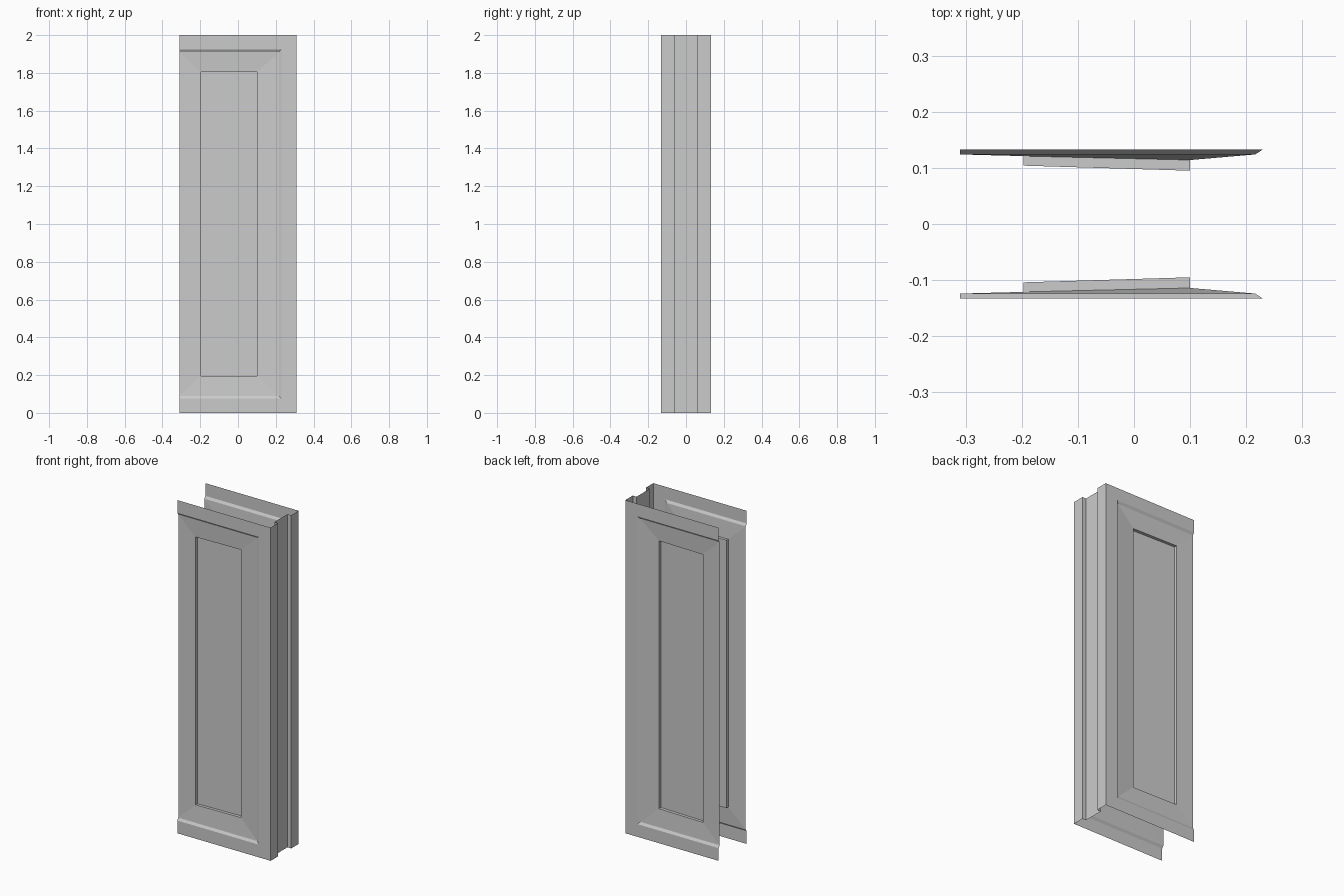
import bpy

if "Cube" in bpy.data.objects:
    bpy.data.objects.remove(bpy.data.objects["Cube"])

W, H, D = 0.31, 2.0, 0.133


def make_object(name, verts, faces):
    mesh = bpy.data.meshes.new(name)
    mesh.from_pydata(verts, [], faces)
    mesh.update()
    obj = bpy.data.objects.new(name, mesh)
    bpy.context.collection.objects.link(obj)
    return obj


def ring(x0, x1, margin, y_left, y_right):
    """Rectangular loop, counter-clockwise seen from the front."""
    z0, z1 = margin, H - margin
    return [(x0, -y_left, z0), (x1, -y_right, z0),
            (x1, -y_right, z1), (x0, -y_left, z1)]


# Front panel: flat border, small bevel, sloped surround, recessed inset
rings = [
    ring(-W, W, 0.0, D, D),
    ring(-W, 0.23, 0.076, D, D),
    ring(-W, 0.216, 0.09, 0.124, 0.124),
    ring(-0.197, 0.1, 0.196, 0.121, 0.114),
    ring(-0.197, 0.1, 0.196, 0.104, 0.095),
]
verts = [v for r in rings for v in r]
faces = []
for k in range(len(rings) - 1):
    sides = 3 if k < 2 else 4        # the border is open on the left edge
    for i in range(sides):
        j = (i + 1) % 4
        a, b = 4 * k, 4 * (k + 1)
        faces.append((a + i, a + j, b + j, b + i))
last = 4 * (len(rings) - 1)
faces.append((last, last + 1, last + 2, last + 3))
panels = make_object("wall_panels", verts, faces)

# Back panel is the mirror of the front one
mirror = panels.modifiers.new("mirror_to_back", 'MIRROR')
mirror.use_axis = (False, True, False)
mirror.use_mirror_merge = False

# End jamb: vertical strip with a central groove
groove_y, groove_x = 0.062, W - 0.025
profile = [(W, -D), (W, -groove_y), (groove_x, -groove_y),
           (groove_x, groove_y), (W, groove_y), (W, D)]
n = len(profile)
jamb_verts = [(x, y, z) for z in (0.0, H) for x, y in profile]
jamb_faces = [(i, i + 1, n + i + 1, n + i) for i in range(n - 1)]
make_object("end_jamb", jamb_verts, jamb_faces)
